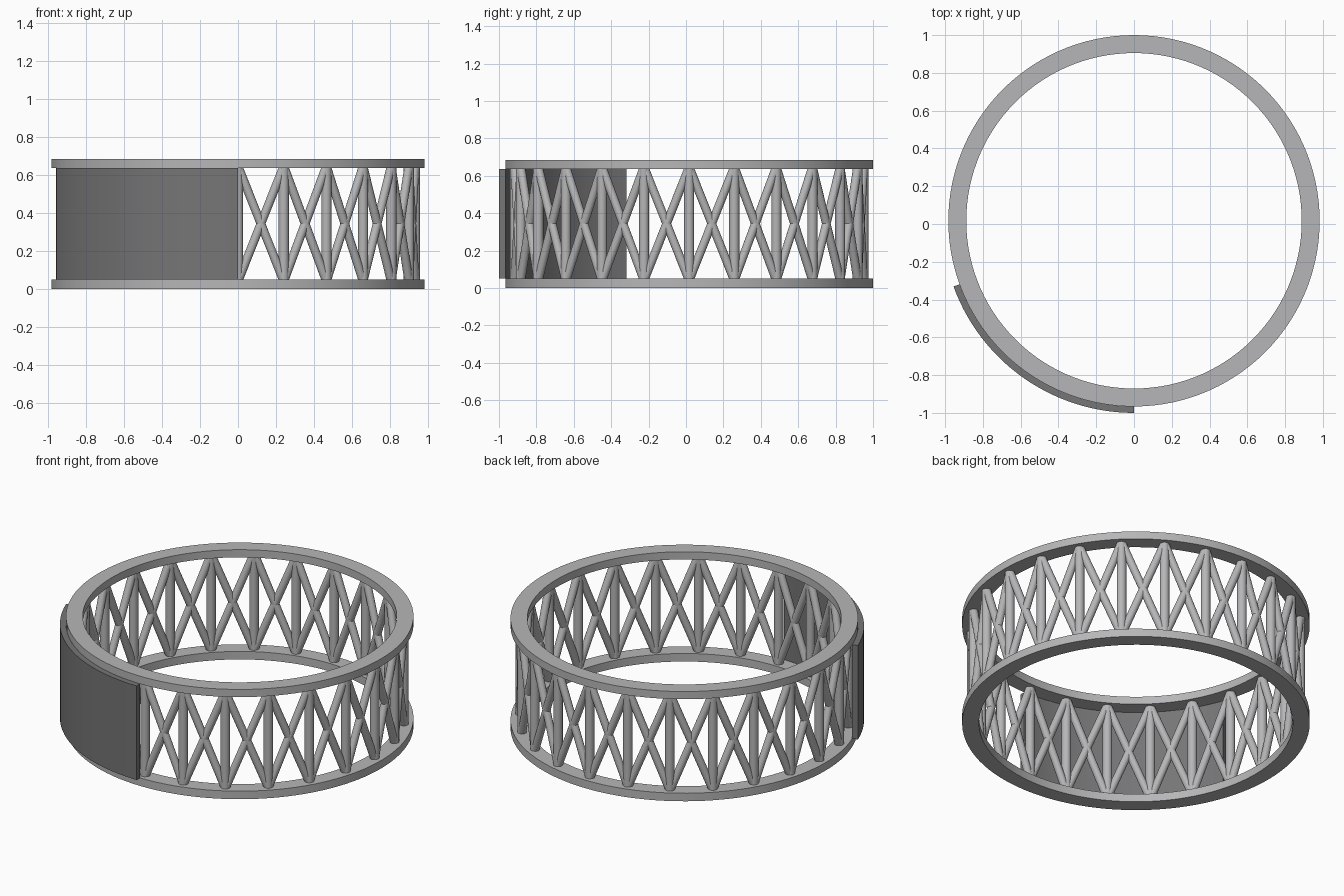
import bpy, bmesh, math
from mathutils import Vector

if "Cube" in bpy.data.objects:
    bpy.data.objects.remove(bpy.data.objects["Cube"], do_unlink=True)

CY = 0.017                      # ring centre in y
R_IN, R_OUT, R_PANEL = 0.888, 0.983, 1.017
Z_LOW, Z_HIGH, HEIGHT = 0.05, 0.637, 0.685
R_POST, POSTS = 0.932, 24


def material(name, grey):
    m = bpy.data.materials.new(name)
    m.use_nodes = True
    m.diffuse_color = (*grey, 1)
    m.node_tree.nodes["Principled BSDF"].inputs["Base Color"].default_value = (*grey, 1)
    return m


steel = material("light grey steel", (0.47, 0.47, 0.48))
dark = material("dark grey panel", (0.18, 0.18, 0.185))


def polar(radius, angle, z):
    return Vector((radius * math.cos(angle), CY + radius * math.sin(angle), z))


def finish(bm, name, mat):
    bmesh.ops.recalc_face_normals(bm, faces=bm.faces)
    mesh = bpy.data.meshes.new(name)
    bm.to_mesh(mesh)
    bm.free()
    mesh.materials.append(mat)
    obj = bpy.data.objects.new(name, mesh)
    bpy.context.collection.objects.link(obj)
    bpy.ops.object.select_all(action='DESELECT')
    obj.select_set(True)
    bpy.context.view_layer.objects.active = obj
    bpy.ops.object.shade_smooth_by_angle(angle=math.radians(35))
    return obj


def band(name, mat, r0, r1, z0, z1, start, sweep, steps):
    """Sweep a rectangular section around the ring axis."""
    bm = bmesh.new()
    closed = sweep >= 360
    loops = []
    for i in range(steps if closed else steps + 1):
        a = math.radians(start + sweep * i / steps)
        loops.append([bm.verts.new(polar(r, a, z))
                      for r, z in ((r0, z0), (r1, z0), (r1, z1), (r0, z1))])
    for i in range(steps):
        a, b = loops[i], loops[(i + 1) % len(loops)]
        for j in range(4):
            k = (j + 1) % 4
            bm.faces.new((a[j], a[k], b[k], b[j]))
    if not closed:
        bm.faces.new(loops[0])
        bm.faces.new(loops[-1])
    return finish(bm, name, mat)


def tube(bm, p, q, radius):
    """Add a round bar between two points."""
    axis = q - p
    matrix = axis.to_track_quat('Z', 'Y').to_matrix().to_4x4()
    matrix.translation = (p + q) / 2
    bmesh.ops.create_cone(bm, cap_ends=True, segments=16, radius1=radius,
                          radius2=radius, depth=axis.length, matrix=matrix)


# Top and bottom rings
band("bottom_ring", steel, R_IN, R_OUT, 0, Z_LOW, 0, 360, 120)
band("top_ring", steel, R_IN, R_OUT, Z_HIGH, HEIGHT, 0, 360, 120)

# Curved cover panel on the front right quarter
band("curved_panel", dark, R_OUT, R_PANEL, Z_LOW, Z_HIGH, 200, 70, 28)

# Upright posts and crossed braces
posts, braces = bmesh.new(), bmesh.new()
low, high = Z_LOW - 0.01, Z_HIGH + 0.01
for i in range(POSTS):
    a, b = (math.tau * n / POSTS for n in (i, i + 1))
    tube(posts, polar(R_POST, a, low), polar(R_POST, a, high), 0.027)
    tube(braces, polar(R_POST, a, low), polar(R_POST, b, high), 0.023)
    tube(braces, polar(R_POST, b, low), polar(R_POST, a, high), 0.023)
finish(posts, "upright_posts", steel)
finish(braces, "cross_braces", steel)
